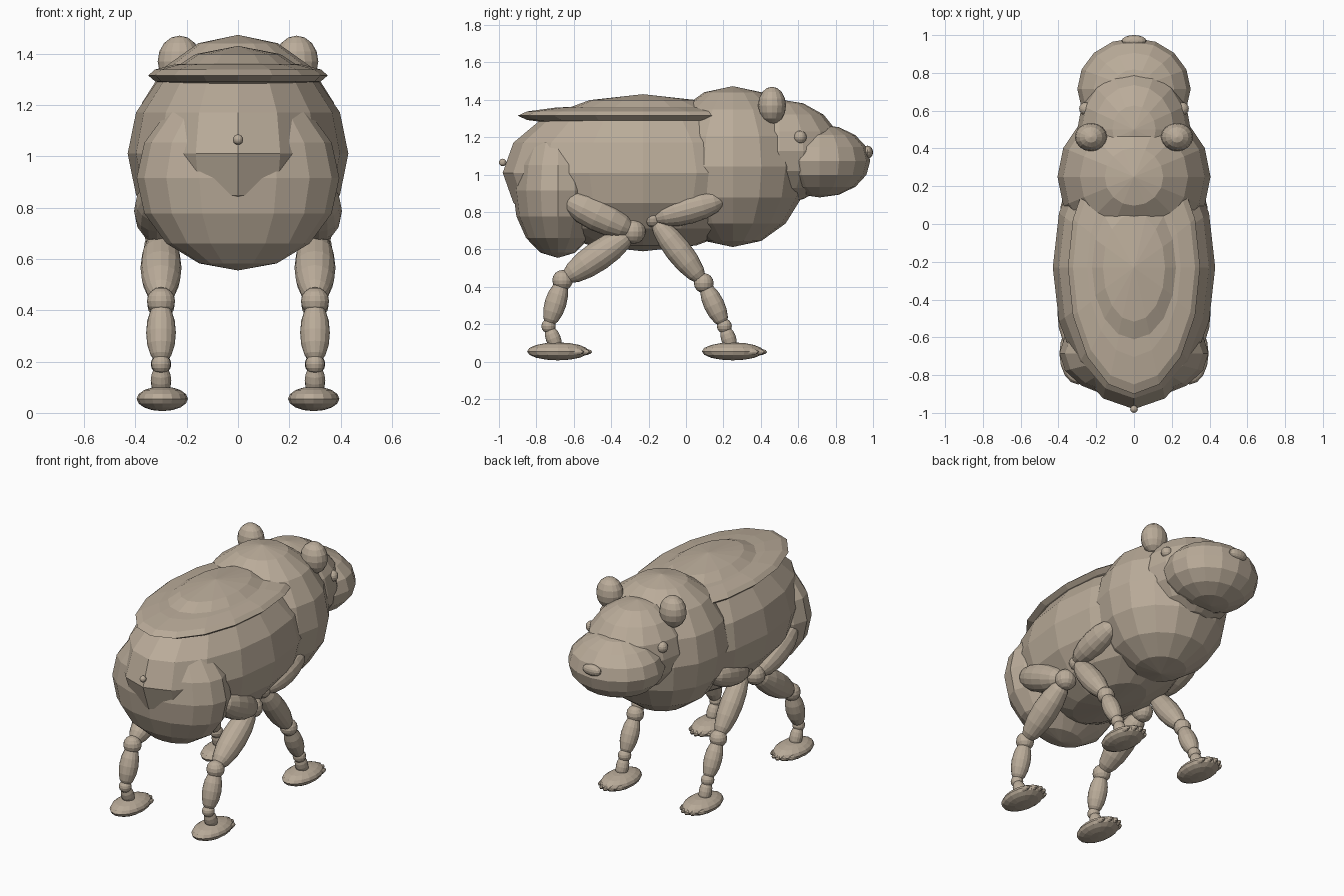
import bpy, bmesh
from mathutils import Vector, Matrix

if "Cube" in bpy.data.objects:
    bpy.data.objects.remove(bpy.data.objects["Cube"])

mat = bpy.data.materials.new("warm_taupe")
mat.diffuse_color = (0.49, 0.41, 0.32, 1)
mat.use_nodes = True
mat.node_tree.nodes["Principled BSDF"].inputs["Base Color"].default_value = mat.diffuse_color


def ellipsoid(name, center, radii, axis=None, segments=16, rings=8):
    """Flat-shaded ellipsoid; its pole can be turned along an axis."""
    bm = bmesh.new()
    bmesh.ops.create_uvsphere(bm, u_segments=segments, v_segments=rings, radius=1)
    rot = Matrix.Identity(4)
    if axis is not None:
        rot = Vector((0, 0, 1)).rotation_difference(axis).to_matrix().to_4x4()
    bm.transform(Matrix.Translation(center) @ rot @ Matrix.Diagonal((*radii, 1)))
    mesh = bpy.data.meshes.new(name)
    bm.to_mesh(mesh)
    bm.free()
    mesh.materials.append(mat)
    obj = bpy.data.objects.new(name, mesh)
    bpy.context.collection.objects.link(obj)
    return obj


def bone(name, x, a, b, radius):
    """Spindle-shaped limb segment between two (y, z) points."""
    a, b = Vector((x, *a)), Vector((x, *b))
    d = b - a
    ellipsoid(name, (a + b) / 2, (radius, radius, d.length / 2), d.normalized())


# Torso masses
ellipsoid("body", (0, -0.23, 1.01), (0.43, 0.75, 0.42))
ellipsoid("back_plate", (0, -0.23, 1.315), (0.35, 0.67, 0.06))
ellipsoid("rump", (0, -0.685, 0.915), (0.395, 0.24, 0.36))
ellipsoid("shoulders", (0, 0.25, 1.043), (0.405, 0.40, 0.43))
ellipsoid("tail", (0, -0.98, 1.065), (0.02, 0.02, 0.02))

# Head
ellipsoid("head", (0, 0.50, 1.125), (0.30, 0.333, 0.277))
ellipsoid("snout", (0, 0.715, 1.073), (0.30, 0.27, 0.195))
ellipsoid("nose", (0, 0.97, 1.12), (0.065, 0.03, 0.035))

# Leg joints as (y, z): hip start, hip, knee, ankle, foot
legs = {
    "hind": dict(pts=[(-0.67, 0.88), (-0.28, 0.695), (-0.66, 0.435),
                      (-0.735, 0.19), (-0.685, 0.06)],
                 widths=[0.09, 0.08, 0.058, 0.04], joints=[0.065, 0.055, 0.038]),
    "front": dict(pts=[(0.21, 0.87), (-0.175, 0.765), (0.095, 0.42),
                       (0.205, 0.19), (0.25, 0.06)],
                  widths=[0.08, 0.07, 0.055, 0.04], joints=[0.048, 0.053, 0.04]),
}
segment_names = ["upper_thigh", "thigh", "calf", "ankle"]
joint_names = ["hip_joint", "knee_joint", "ankle_joint"]

for side, s in (("right", 1), ("left", -1)):
    ellipsoid(f"{side}_ear", (s * 0.228, 0.46, 1.37), (0.085, 0.075, 0.10))
    ellipsoid(f"{side}_eye", (s * 0.255, 0.61, 1.20), (0.035, 0.035, 0.035))
    x = s * 0.30
    for end, leg in legs.items():
        pre = f"{side}_{end}_"
        p = leg["pts"]
        for i, nm in enumerate(segment_names):
            xs = s * 0.315 if i == 0 else x
            bone(pre + nm, xs, p[i], p[i + 1], leg["widths"][i])
        for i, nm in enumerate(joint_names):
            r = leg["joints"][i]
            ellipsoid(pre + nm, (x, *p[i + 1]), (r, r, r))
        # Foot with a fan of toes
        fy = p[4][0]
        ellipsoid(pre + "foot", (s * 0.295, fy, 0.055), (0.10, 0.165, 0.048))
        for k in range(-2, 3):
            ellipsoid(f"{pre}toe_{k + 3}",
                      (s * 0.295 + k * 0.033, fy + 0.135 - 0.011 * k * k, 0.052),
                      (0.016, 0.048, 0.018), segments=10, rings=6)
